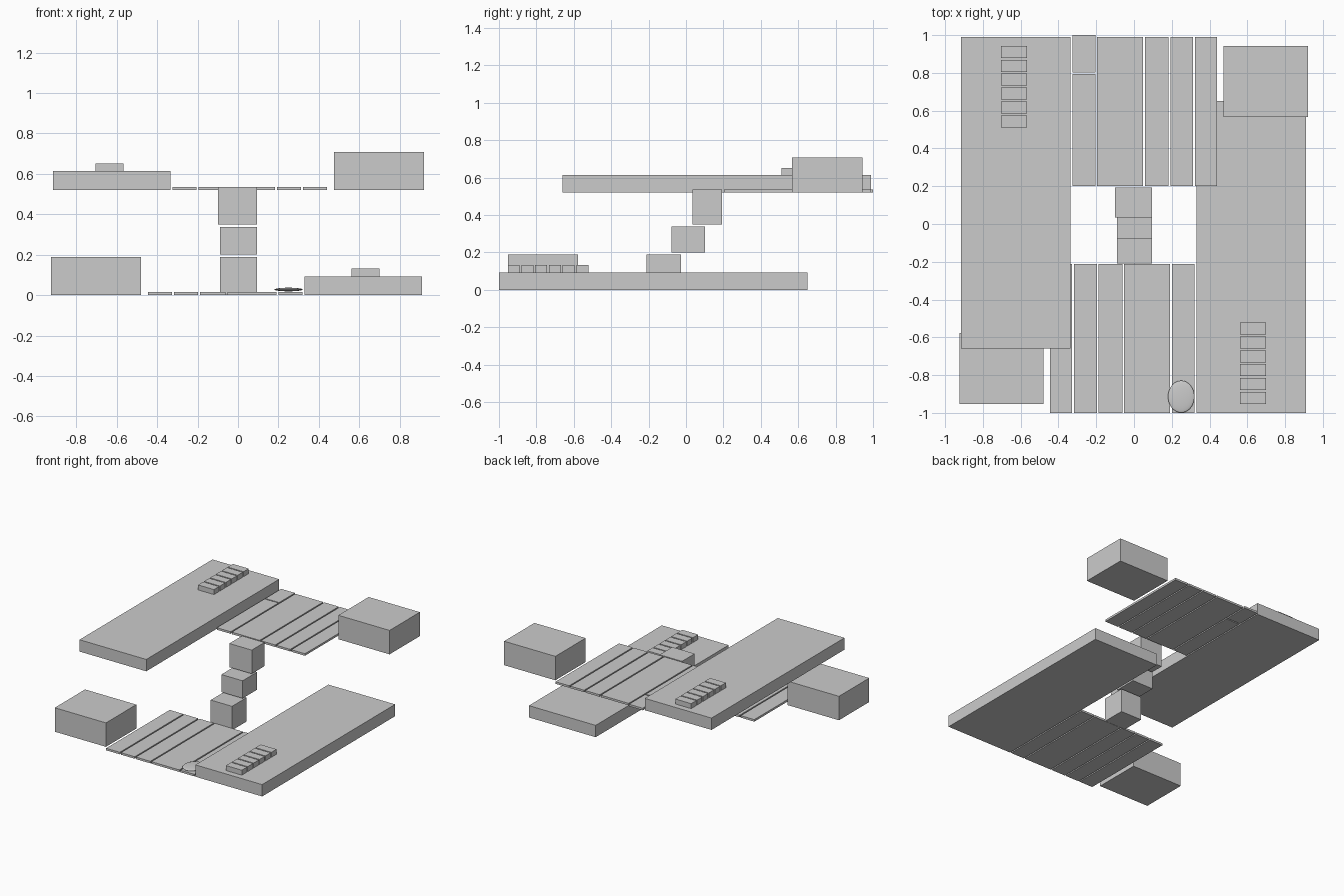
import bpy
from math import pi

if "Cube" in bpy.data.objects:
    bpy.data.objects.remove(bpy.data.objects["Cube"])


def box(name, x0, x1, y0, y1, z0, z1):
    """Axis-aligned box given by its bounds."""
    bpy.ops.mesh.primitive_cube_add(size=1)
    ob = bpy.context.object
    ob.name = name
    for v in ob.data.vertices:
        v.co.x = x1 if v.co.x > 0 else x0
        v.co.y = y1 if v.co.y > 0 else y0
        v.co.z = z1 if v.co.z > 0 else z0
    return ob


def place(ob, upper):
    """The upper storey is the lower one turned half round and lifted."""
    if upper:
        ob.rotation_euler.z = pi
        ob.location = (-0.005, -0.01, 0.52)


PLANKS = [(-0.445, -0.327), (-0.317, -0.197), (-0.187, -0.062),
          (-0.052, 0.190), (0.200, 0.320)]

for upper in (False, True):
    level = "upper" if upper else "lower"

    # long platform and corner block
    place(box(f"{level}_platform", 0.33, 0.91, -1.0, 0.65, 0, 0.093), upper)
    place(box(f"{level}_corner_block", -0.925, -0.48, -0.953, -0.577, 0, 0.188), upper)

    # thin floor planks; the last one is cut in two upstairs
    for i, (x0, x1) in enumerate(PLANKS):
        spans = [(-1.0, -0.212)]
        if upper and i == 4:
            spans = [(-1.01, -0.813), (-0.804, -0.212)]
        for y0, y1 in spans:
            place(box(f"{level}_plank", x0, x1, y0, y1, 0, 0.016), upper)

    # row of blank raised tiles on the platform
    for i in range(6):
        y = -0.953 + i * 0.0735
        place(box(f"{level}_blank_tile", 0.562, 0.70, y, y + 0.064, 0.093, 0.132), upper)

# stepping blocks linking the two storeys
box("bottom_step", -0.09, 0.095, -0.21, -0.028, 0.0, 0.188)
box("middle_step", -0.09, 0.095, -0.078, 0.102, 0.20, 0.338)
box("top_step", -0.10, 0.095, 0.035, 0.192, 0.35, 0.536)

# small oval pad on the lower planks
bpy.ops.mesh.primitive_uv_sphere_add(segments=32, ring_count=16, location=(0.25, -0.914, 0.028))
pad = bpy.context.object
pad.name = "oval_pad"
pad.scale = (0.07, 0.085, 0.009)
bpy.ops.object.transform_apply(location=False, rotation=False, scale=True)
bpy.ops.object.shade_smooth_by_angle()
